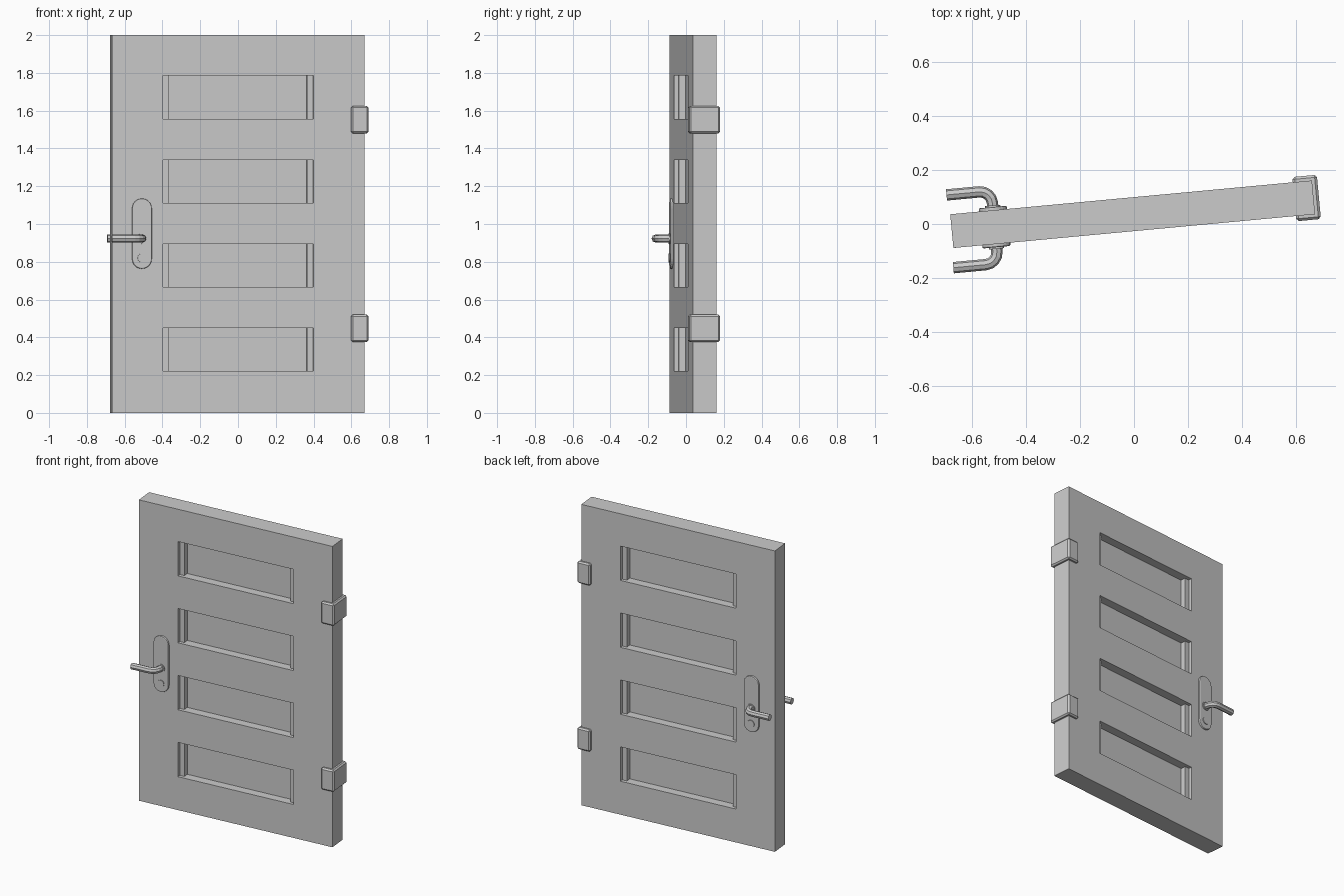
import bpy, bmesh
from math import pi, sin, cos, radians
from mathutils import Matrix

if "Cube" in bpy.data.objects:
    bpy.data.objects.remove(bpy.data.objects["Cube"])

# Everything is built square to the door, then turned slightly ajar
PLACE = Matrix.Translation((-0.005, 0.036, 0)) @ Matrix.Rotation(radians(5.33), 4, 'Z')
W, T, H = 1.342, 0.125, 2.0


def add(name, data):
    ob = bpy.data.objects.new(name, data)
    bpy.context.collection.objects.link(ob)
    return ob


def bevel(ob, width, segments):
    m = ob.modifiers.new("bevel", 'BEVEL')
    m.width, m.segments, m.limit_method = width, segments, 'ANGLE'
    m.angle_limit = radians(40)


def box(name, x0, x1, y0, y1, z0, z1):
    bm = bmesh.new()
    bmesh.ops.create_cube(bm, size=1)
    for v in bm.verts:
        v.co = ((x0 + x1) / 2 + v.co.x * (x1 - x0),
                (y0 + y1) / 2 + v.co.y * (y1 - y0),
                (z0 + z1) / 2 + v.co.z * (z1 - z0))
    me = bpy.data.meshes.new(name)
    bm.to_mesh(me)
    bm.free()
    ob = add(name, me)
    ob.matrix_world = PLACE
    return ob


def prism(name, outline, y0, y1):
    """Extrude an (x, z) outline from y0 to y1."""
    bm = bmesh.new()
    f = bm.faces.new([bm.verts.new((x, y0, z)) for x, z in outline])
    r = bmesh.ops.extrude_face_region(bm, geom=[f])
    for v in r['geom']:
        if isinstance(v, bmesh.types.BMVert):
            v.co.y = y1
    bmesh.ops.recalc_face_normals(bm, faces=bm.faces)
    me = bpy.data.meshes.new(name)
    bm.to_mesh(me)
    bm.free()
    ob = add(name, me)
    ob.matrix_world = PLACE
    return ob


def circle(cx, cz, r, n):
    return [(cx + r * cos(2 * pi * i / n), cz + r * sin(2 * pi * i / n)) for i in range(n)]


def spline(cu, pts, closed):
    s = cu.splines.new('POLY')
    s.points.add(len(pts) - 1)
    for p, co in zip(s.points, pts):
        p.co = (*co, 1)
    s.use_cyclic_u = closed
    s.use_smooth = False


def to_mesh(ob):
    bpy.ops.object.select_all(action='DESELECT')
    ob.select_set(True)
    bpy.context.view_layer.objects.active = ob
    bpy.ops.object.convert(target='MESH')


def rect(x0, x1, z0, z1):
    return [(x0, z0, 0), (x1, z0, 0), (x1, z1, 0), (x0, z1, 0)]


# Door leaf with four openings
windows = [(0.222 + 0.445 * i, 0.45 + 0.445 * i) for i in range(4)]
cu = bpy.data.curves.new("door_leaf", 'CURVE')
cu.dimensions, cu.fill_mode, cu.extrude = '2D', 'BOTH', T / 2
spline(cu, rect(-W / 2, W / 2, 0, H), True)
for z0, z1 in windows:
    spline(cu, rect(-0.4, 0.4, z0, z1), True)
leaf = add("door_leaf", cu)
leaf.matrix_world = PLACE @ Matrix.Rotation(pi / 2, 4, 'X')
to_mesh(leaf)

# Window panes with a stop on each side
glass = bpy.data.materials.new("pane_grey")
glass.diffuse_color = (0.85, 0.85, 0.85, 1)
glass.use_nodes = True
glass.node_tree.nodes["Principled BSDF"].inputs["Base Color"].default_value = glass.diffuse_color
for i, (z0, z1) in enumerate(windows):
    pane = box(f"window_pane_{i}", -0.37, 0.37, -0.005, 0.005, z0, z1)
    pane.data.materials.append(glass)
    for s, side in ((-1, "left"), (1, "right")):
        a, b = sorted((s * 0.368, s * 0.4))
        box(f"window_stop_{side}_{i}", a, b, -0.04, 0.04, z0, z1)

# Hinges wrapped round the right edge
for name, z in (("lower", 0.448), ("upper", 1.552)):
    bevel(box(f"hinge_{name}", 0.6, 0.691, -0.082, 0.082, z - 0.0725, z + 0.0725), 0.009, 1)

# Handle set on each face
HX, LZ = -0.512, 0.923
for s, side in ((-1, "front"), (1, "back")):
    face = s * T / 2
    # Back plate with round ends
    r, n = 0.052, 12
    plate = [(HX + r * cos(pi * i / n), 1.083 + r * sin(pi * i / n)) for i in range(n + 1)]
    plate += [(HX - r * cos(pi * i / n), 0.815 - r * sin(pi * i / n)) for i in range(n + 1)]
    bevel(prism(f"handle_plate_{side}", plate, face * 0.9, face + s * 0.012), 0.005, 2)
    # Collar and lock cylinder
    prism(f"handle_collar_{side}", circle(HX, LZ, 0.028, 16), face, face + s * 0.018)
    prism(f"lock_cylinder_{side}", circle(HX, 0.82, 0.024, 16), face, face + s * 0.017)
    # Eight-sided bent lever
    R, V = 0.045, 0.135
    path = [(HX, s * 0.06, LZ)]
    path += [(HX - R + R * cos(t), s * (V - R + R * sin(t)), LZ)
             for t in (pi / 2 * k / 4 for k in range(5))]
    path.append((-0.678, s * V, LZ))
    cu = bpy.data.curves.new(f"lever_{side}", 'CURVE')
    cu.dimensions, cu.bevel_depth, cu.bevel_resolution = '3D', 0.021, 2
    cu.use_fill_caps = True
    spline(cu, path, False)
    lever = add(f"lever_{side}", cu)
    lever.matrix_world = PLACE
    to_mesh(lever)
